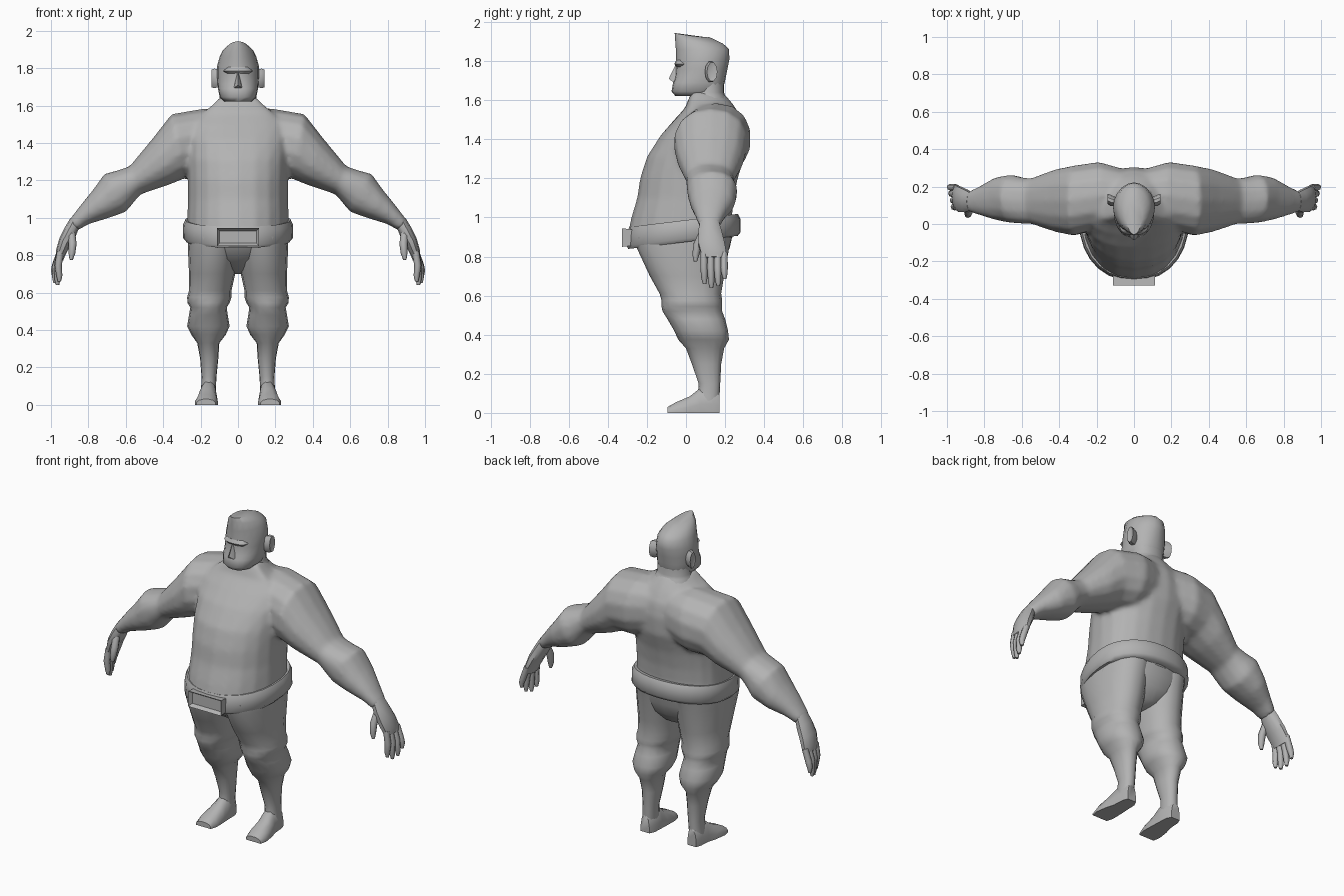
import bpy, bmesh, math
from mathutils import Vector

if "Cube" in bpy.data.objects:
    bpy.data.objects.remove(bpy.data.objects["Cube"])

clay = bpy.data.materials.new("plain grey")
clay.diffuse_color = (0.45, 0.45, 0.45, 1)
clay.use_nodes = True
clay.node_tree.nodes["Principled BSDF"].inputs["Base Color"].default_value = clay.diffuse_color


def oval(n, power):
    """Unit superellipse points."""
    for i in range(n):
        a = 2 * math.pi * i / n
        c, s = math.cos(a), math.sin(a)
        yield (math.copysign(abs(c) ** (2 / power), c), math.copysign(abs(s) ** (2 / power), s))


def level(z, x0, x1, y0, y1, mid=None, tilt=0, n=20, power=2.2):
    """Horizontal ring; mid is the y of greatest width, tilt raises the back."""
    mid = (y0 + y1) / 2 if mid is None else mid
    cx, w = (x0 + x1) / 2, (x1 - x0) / 2
    pts = []
    for c, s in oval(n, power):
        y = mid + s * ((y1 - mid) if s > 0 else (mid - y0))
        pts.append(Vector((cx + w * c, y, z + tilt * (y - mid))))
    return pts


def slant(top, low, y0, y1, n=14, power=2.2):
    """Ring across a limb between an upper and a lower (x, z) point."""
    t, b = Vector((top[0], 0, top[1])), Vector((low[0], 0, low[1]))
    m, h = (t + b) / 2, (t - b) / 2
    return [m + h * c + Vector((0, (y0 + y1) / 2 + s * (y1 - y0) / 2, 0)) for c, s in oval(n, power)]


def finish(name, bm, mirror=False, angle=50):
    bmesh.ops.recalc_face_normals(bm, faces=bm.faces)
    me = bpy.data.meshes.new(name)
    bm.to_mesh(me)
    bm.free()
    me.materials.append(clay)
    ob = bpy.data.objects.new(name, me)
    bpy.context.collection.objects.link(ob)
    bpy.ops.object.select_all(action='DESELECT')
    bpy.context.view_layer.objects.active = ob
    ob.select_set(True)
    if mirror:
        ob.modifiers.new("mirror", 'MIRROR').use_mirror_merge = False
        bpy.ops.object.modifier_apply(modifier="mirror")
    bpy.ops.object.shade_smooth_by_angle(angle=math.radians(angle))
    return ob


def loft(name, rings, mirror=False, angle=50):
    bm = bmesh.new()
    loops = [[bm.verts.new(p) for p in r] for r in rings]
    n = len(loops[0])
    for a, b in zip(loops, loops[1:]):
        for i in range(n):
            bm.faces.new((a[i], a[(i + 1) % n], b[(i + 1) % n], b[i]))
    bm.faces.new(loops[0])
    bm.faces.new(loops[-1])
    return finish(name, bm, mirror, angle)


# Torso: z, half width, front, back
torso = loft("torso", [level(z, -w, w, f, b, 0.04, t) for z, w, f, b, t in [
    (0.88, .26, -.29, .24, .08), (0.93, .275, -.30, .25, .06), (1.0, .272, -.28, .235, 0),
    (1.1, .268, -.25, .245, 0), (1.2, .268, -.235, .265, 0), (1.31, .27, -.20, .30, 0),
    (1.42, .27, -.13, .305, 0), (1.5, .25, -.06, .29, 0), (1.56, .19, -.005, .255, 0),
    (1.6, .14, .01, .225, 0), (1.64, .10, .03, .19, 0)]])

# Arms: upper point, lower point, front, back
arms = loft("arms", [slant(*r) for r in [
    ((.06, 1.58), (.08, 1.25), .02, .30), ((.18, 1.585), (.20, 1.22), -.03, .335),
    ((.355, 1.555), (.285, 1.21), -.065, .315), ((.46, 1.42), (.37, 1.175), -.045, .295),
    ((.58, 1.275), (.52, 1.125), 0, .245), ((.64, 1.255), (.55, 1.09), 0, .25),
    ((.715, 1.235), (.60, 1.03), .005, .265), ((.775, 1.15), (.70, .995), .02, .25),
    ((.84, 1.07), (.80, .965), .045, .205), ((.905, .985), (.86, .93), .065, .175)]], True)

# Fuse shoulders into the torso so the muscles flow together
bpy.ops.object.select_all(action='DESELECT')
arms.select_set(True)
torso.select_set(True)
bpy.context.view_layer.objects.active = torso
bpy.ops.object.join()
remesh = torso.modifiers.new("fuse", 'REMESH')
remesh.mode, remesh.voxel_size = 'VOXEL', 0.014
soft = torso.modifiers.new("soften", 'SMOOTH')
soft.factor, soft.iterations = 0.5, 6
for m in ("fuse", "soften"):
    bpy.ops.object.modifier_apply(modifier=m)
bpy.ops.object.shade_smooth_by_angle(angle=math.radians(60))
torso.name = "torso_and_arms"

# Hands: palm, four fingers and a thumb
loft("palms", [slant(*r, n=10) for r in [
    ((.895, 1.0), (.85, .945), .07, .17), ((.925, .95), (.868, .90), .06, .185),
    ((.955, .89), (.90, .845), .06, .20), ((.972, .83), (.925, .795), .075, .21),
    ((.974, .80), (.935, .77), .085, .205)]], True)


def digit(name, path, radii):
    path = [Vector(p) for p in path]
    rings = []
    for i, (p, r) in enumerate(zip(path, radii)):
        d = (path[min(i + 1, len(path) - 1)] - path[max(i - 1, 0)]).normalized()
        u = d.cross(Vector((0, 1, 0))).normalized()
        v = d.cross(u)
        rings.append([p + r * (u * c + v * s) for c, s in oval(8, 2)])
    loft(name, rings, True)


for i, (y, tip, x) in enumerate([(.092, .66, .955), (.127, .64, .965), (.162, .65, .978), (.195, .685, .985)]):
    digit(f"finger_{i + 1}", [(.95, y, .82), ((x + .957) / 2 + .005, y, .745), (x, y + .002, tip + .03), (x, y + .003, tip)],
          (.018, .019, .016, .009))
digit("thumb", [(.89, .085, .92), (.885, .06, .86), (.888, .05, .81), (.892, .048, .775)], (.02, .022, .018, .009))

# Trouser seat between the belt and the legs
loft("trouser_seat", [level(*r, mid=.04) for r in [
    (.92, -.262, .262, -.275, .24), (.85, -.262, .262, -.25, .225),
    (.78, -.22, .22, -.19, .20), (.72, -.10, .10, -.10, .15), (.70, -.03, .03, -.03, .10)]])

# Legs: z, inner x, outer x, front, back
loft("legs", [level(*r, n=16) for r in [
    (.90, -.01, .265, -.26, .235), (.84, -.005, .268, -.25, .22), (.70, .015, .262, -.185, .195),
    (.61, .035, .262, -.135, .18), (.575, .035, .272, -.125, .185), (.545, .045, .27, -.125, .185),
    (.52, .06, .255, -.12, .185), (.48, .055, .262, -.095, .20), (.42, .045, .272, -.06, .215),
    (.375, .065, .25, -.04, .22), (.33, .10, .218, .0, .195), (.25, .105, .203, .03, .18),
    (.15, .115, .195, .065, .175), (.09, .118, .197, .06, .172), (.04, .12, .20, .05, .17)]], True)

# Feet: sections from heel to toe as y, inner x, outer x, height
feet = []
for y, a, b, h in [(.172, .13, .19, .10), (.14, .115, .20, .13), (.07, .112, .205, .125),
                   (.02, .11, .22, .085), (-.05, .108, .23, .055), (-.095, .12, .222, .03)]:
    m, w = (a + b) / 2, (b - a) / 2
    feet.append([Vector((m + w * u, y, h * v)) for u, v in
                 [(-1, 0), (1, 0), (1, .35), (.75, .8), (.3, 1), (-.3, 1), (-.75, .8), (-1, .35)]])
loft("feet", feet, True)

# Belt roll, thick at the back and thin under the belly
loft("belt", [level(*r, mid=.03, tilt=.12, n=28) for r in [
    (.88, -.25, .25, -.28, .22), (.878, -.28, .28, -.295, .265), (.895, -.295, .295, -.305, .28),
    (.965, -.293, .293, -.30, .278), (.99, -.282, .282, -.29, .265), (.985, -.25, .25, -.26, .22)]])

# Buckle: plate with a sunken middle
bm = bmesh.new()
bmesh.ops.create_cube(bm, size=1)
for v in bm.verts:
    front = v.co.y < 0
    v.co = Vector((v.co.x * .225, -.328 if front else -.26, .897 + v.co.z * (.095 if front else .08)))
bm.normal_update()
face = min(bm.faces, key=lambda f: f.calc_center_median().y)
bmesh.ops.inset_region(bm, faces=[face], thickness=.02)
bmesh.ops.translate(bm, verts=face.verts, vec=(0, .022, 0))
finish("buckle", bm, angle=30)

# Neck and collar
loft("neck", [level(*r, mid=.11) for r in [
    (1.57, -.13, .13, .0, .24), (1.625, -.105, .105, .025, .2), (1.64, -.098, .098, .03, .195),
    (1.72, -.098, .098, .03, .195)]])

# Head: tapered, flat on top with a slight ridge along the middle
head = [level(*r, mid=m, n=20, power=p) for r, m, p in [
    ((1.622, -.075, .075, -.055, .14), .05, 2.4), ((1.645, -.098, .098, -.074, .185), .06, 2.5),
    ((1.69, -.107, .107, -.066, .198), .07, 2.4), ((1.715, -.109, .109, -.056, .203), .08, 2.2),
    ((1.76, -.112, .112, -.052, .212), .09, 2), ((1.81, -.112, .112, -.05, .222), .09, 1.9),
    ((1.86, -.098, .098, -.052, .22), .09, 1.9), ((1.90, -.082, .082, -.056, .19), .08, 1.9),
    ((1.925, -.045, .045, -.058, .12), .05, 1.8)]]
for ring in head[-3:]:
    for p in ring:
        p.z += .012 - .12 * max(p.y, -.06) - .1 * abs(p.x) if ring is not head[-3] else 0
loft("head", head)

# Nose wedge, brow and mouth ridge
bm = bmesh.new()
for p in [(0, -.052, 1.785), (-.026, -.03, 1.70), (.026, -.03, 1.70), (0, -.088, 1.71),
          (-.02, -.07, 1.695), (.02, -.07, 1.695), (0, -.03, 1.69)]:
    bm.verts.new(p)
bmesh.ops.convex_hull(bm, input=bm.verts)
finish("nose", bm)
loft("brow", [level(z, -w, w, f, .03, n=12) for z, w, f in
              [(1.765, .06, -.045), (1.785, .078, -.06), (1.805, .06, -.05)]])

# Ears: flattened shells leaning outward
loft("ears", [[Vector((x, .118 + w * c + lean, 1.745 + h * s)) for c, s in oval(10, 2)]
              for x, w, h, lean in [(.09, .022, .045, 0), (.125, .03, .055, .008),
                                    (.141, .027, .05, .016), (.136, .015, .034, .014)]], True)
